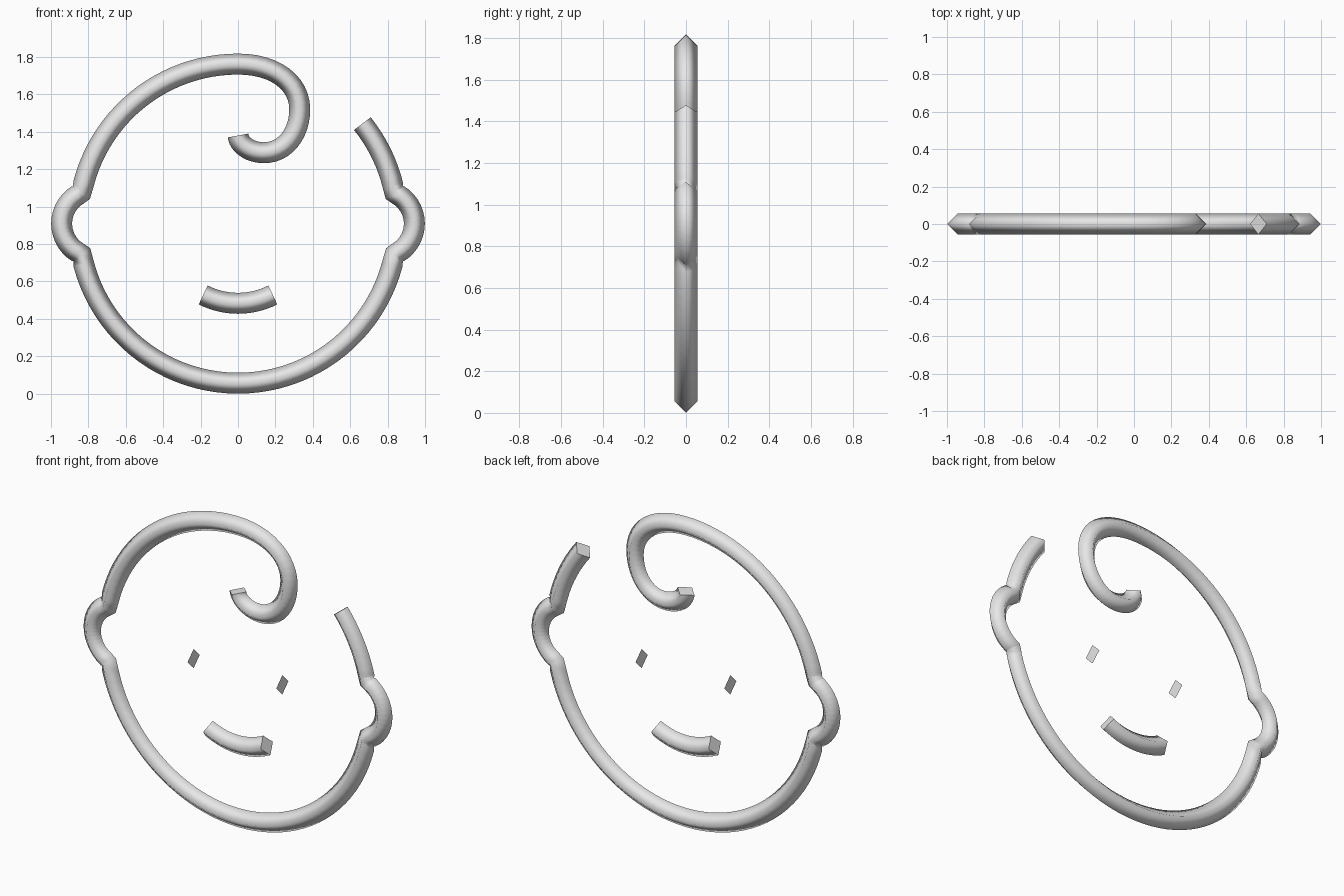
import bpy, bmesh, math
from mathutils import Vector

if "Cube" in bpy.data.objects:
    bpy.data.objects.remove(bpy.data.objects["Cube"])

R = 0.056                      # half width of the four-sided tube
CZ, HEAD = 0.909, 0.853        # head centre height and radius
EAR_X, EAR_R, EAR_A = 0.763, 0.18, 66.4
JOIN = 11.15                   # head angle where the ears join

mat = bpy.data.materials.new("light_grey")
mat.diffuse_color = (0.8, 0.8, 0.8, 1)
mat.use_nodes = True
mat.node_tree.nodes["Principled BSDF"].inputs["Base Color"].default_value = mat.diffuse_color


def arc(cx, cz, r, a0, a1, n):
    """Points on an arc in the xz plane, angles in degrees."""
    out = []
    for i in range(n + 1):
        a = math.radians(a0 + (a1 - a0) * i / n)
        out.append(Vector((cx + r * math.cos(a), 0, cz + r * math.sin(a))))
    return out


def bezier(p0, p1, p2, p3, n=12):
    p = [Vector((x, 0, z)) for x, z in (p0, p1, p2, p3)]
    out = []
    for i in range(n + 1):
        t = i / n
        s = 1 - t
        out.append(p[0] * s**3 + p[1] * 3 * s * s * t + p[2] * 3 * s * t * t + p[3] * t**3)
    return out


def join(*parts):
    """Chain point lists, dropping coincident points."""
    pts = []
    for part in parts:
        for p in part:
            if not pts or (p - pts[-1]).length > 0.006:
                pts.append(p)
    return pts


def finish(bm, name):
    me = bpy.data.meshes.new(name)
    bm.to_mesh(me)
    bm.free()
    me.materials.append(mat)
    ob = bpy.data.objects.new(name, me)
    bpy.context.collection.objects.link(ob)


def tube(name, pts):
    """Sweep a diamond section along the path, smooth sides and flat caps."""
    bm = bmesh.new()
    yv = Vector((0, 1, 0))
    rings = []
    for i, p in enumerate(pts):
        t = Vector((0, 0, 0))
        if i > 0:
            t += (p - pts[i - 1]).normalized()
        if i < len(pts) - 1:
            t += (pts[i + 1] - p).normalized()
        side = t.normalized().cross(yv)
        rings.append([bm.verts.new(p + d * R) for d in (side, yv, -side, -yv)])
    for a, b in zip(rings, rings[1:]):
        for k in range(4):
            f = bm.faces.new((a[k], a[(k + 1) % 4], b[(k + 1) % 4], b[k]))
            f.smooth = True
    bm.faces.new(rings[0])
    bm.faces.new(rings[-1])
    bmesh.ops.recalc_face_normals(bm, faces=bm.faces)
    finish(bm, name)


# Head outline: hair curl, crown, left ear, chin, right ear, open tip
top = CZ + HEAD
curl = join(
    bezier((0.0, 1.38), (0.004, 1.335), (0.06, 1.288), (0.14, 1.288)),
    bezier((0.14, 1.288), (0.25, 1.288), (0.33, 1.39), (0.33, 1.52)),
    bezier((0.33, 1.52), (0.33, 1.66), (0.2, top), (0.0, top)))
tube("head_outline", join(
    curl,
    arc(0, CZ, HEAD, 90, 180 - JOIN, 24),
    arc(-EAR_X, CZ, EAR_R, 180 - EAR_A, 180 + EAR_A, 16),
    arc(0, CZ, HEAD, 180 + JOIN, 360 - JOIN, 44),
    arc(EAR_X, CZ, EAR_R, -EAR_A, EAR_A, 16),
    arc(0, CZ, HEAD, JOIN, 38.8, 10)))

# Smiling mouth
tube("mouth", arc(0, 0.483 + 0.41, 0.41, 270 - 27, 270 + 27, 14))

# Eyes: thin upright diamond plates seen edge-on from the front
for name, x in (("left_eye", -0.287), ("right_eye", 0.287)):
    bm = bmesh.new()
    bm.faces.new([bm.verts.new((x, y, CZ + z))
                  for y, z in ((0, R), (R, 0), (0, -R), (-R, 0))])
    finish(bm, name)
